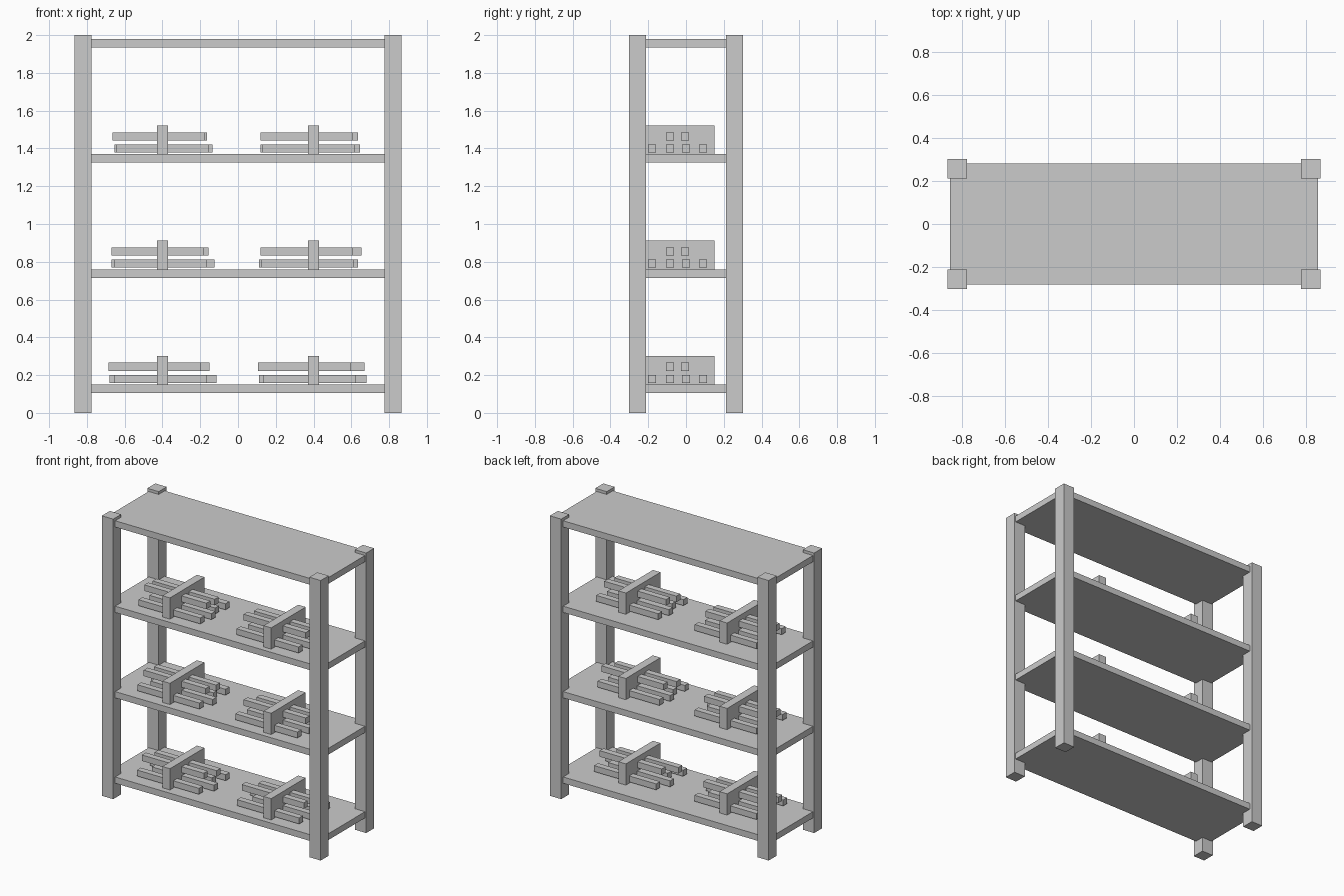
import bpy

cube = bpy.data.objects.get("Cube")
if cube:
    bpy.data.objects.remove(cube, do_unlink=True)

grey = bpy.data.materials.new("plain_grey")
grey.use_nodes = True
tone = (0.6, 0.6, 0.6, 1)
grey.diffuse_color = tone
grey.node_tree.nodes["Principled BSDF"].inputs["Base Color"].default_value = tone


def box(name, centre, size):
    bpy.ops.mesh.primitive_cube_add(size=1, location=centre)
    obj = bpy.context.object
    obj.name = name
    obj.scale = size
    bpy.ops.object.transform_apply(location=False, rotation=False, scale=True)
    obj.data.materials.append(grey)
    return obj


# Corner posts
for side, sx in (("right", -1), ("left", 1)):
    for end, sy in (("front", -1), ("back", 1)):
        box(f"{end}_{side}_post", (sx * 0.82, sy * 0.257, 1), (0.09, 0.09, 2))

# Shelf boards, the highest one being the empty top
BOARD = 0.045
levels = {"lower": 0.15, "middle": 0.76, "upper": 1.37, "top": 1.98}
for level, z in levels.items():
    box(f"{level}_shelf", (0, 0, z - BOARD / 2), (1.71, 0.56, BOARD))

# Bundles of bars: lowest and highest bar centre in x for each row
LENGTH = 0.49
spans = {
    ("lower", "right"): ((-0.435, -0.36), (-0.44, -0.395)),
    ("lower", "left"): ((0.355, 0.435), (0.35, 0.425)),
    ("middle", "right"): ((-0.425, -0.37), (-0.425, -0.40)),
    ("middle", "left"): ((0.355, 0.39), (0.365, 0.41)),
    ("upper", "right"): ((-0.41, -0.38), (-0.42, -0.41)),
    ("upper", "left"): ((0.365, 0.40), (0.365, 0.39)),
}
rows = (("bottom", 0.03, (-0.18, -0.085, 0.0, 0.09)),
        ("top", 0.094, (-0.085, -0.005)))
shifts = (0.3, 1.0, 0.0, 0.6)

for (level, side), span in spans.items():
    base = levels[level]
    x = 0.4 if side == "left" else -0.4
    # Upright strap that holds the bars
    box(f"{level}_{side}_strap", (x, -0.045, base + 0.076), (0.06, 0.39, 0.152))
    for (row, dz, ys), (low, high) in zip(rows, span):
        for i, y in enumerate(ys):
            shift = shifts[i] if row == "bottom" else i
            box(f"{level}_{side}_{row}_bar_{i + 1}",
                (low + (high - low) * shift, y, base + dz), (LENGTH, 0.044, 0.043))
